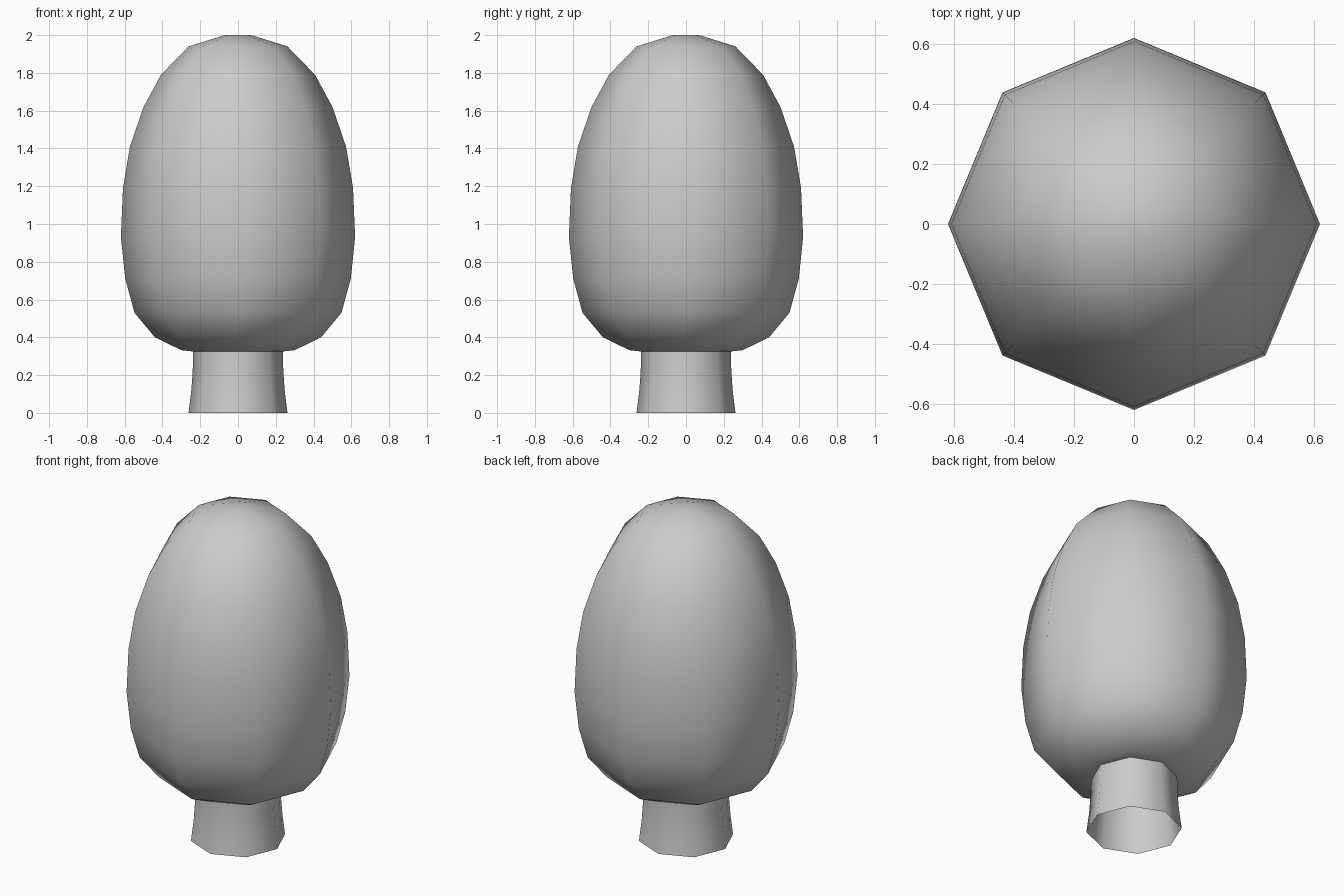
import bpy, bmesh, math

if "Cube" in bpy.data.objects:
    bpy.data.objects.remove(bpy.data.objects["Cube"])

SIDES = 8


def lathe(name, profile):
    """Spin (radius, z) points into an eight-sided smooth surface."""
    bm = bmesh.new()
    rings = []
    for r, z in profile:
        if r == 0:
            rings.append([bm.verts.new((0, 0, z))] * SIDES)
        else:
            rings.append([bm.verts.new((r * math.cos(2 * math.pi * i / SIDES),
                                        r * math.sin(2 * math.pi * i / SIDES), z))
                          for i in range(SIDES)])
    for low, high in zip(rings, rings[1:]):
        for i in range(SIDES):
            j = (i + 1) % SIDES
            corners = [low[i], low[j], high[j], high[i]]
            bm.faces.new(list(dict.fromkeys(corners)))
    for f in bm.faces:
        f.smooth = True
    mesh = bpy.data.meshes.new(name)
    bm.to_mesh(mesh)
    bm.free()
    obj = bpy.data.objects.new(name, mesh)
    bpy.context.collection.objects.link(obj)
    return obj


# Trunk: short flared tube, open at the base
lathe("trunk", [(0.262, 0), (0.247, 0.12), (0.24, 0.22), (0.237, 0.33)])

# Foliage: egg-shaped crown with a flattened underside
lathe("foliage", [(0.237, 0.325), (0.30, 0.332), (0.44, 0.40), (0.548, 0.53),
                  (0.597, 0.71), (0.62, 0.93), (0.609, 1.19), (0.572, 1.41),
                  (0.50, 1.62), (0.408, 1.79), (0.262, 1.94), (0.07, 2.0),
                  (0, 2.0)])
